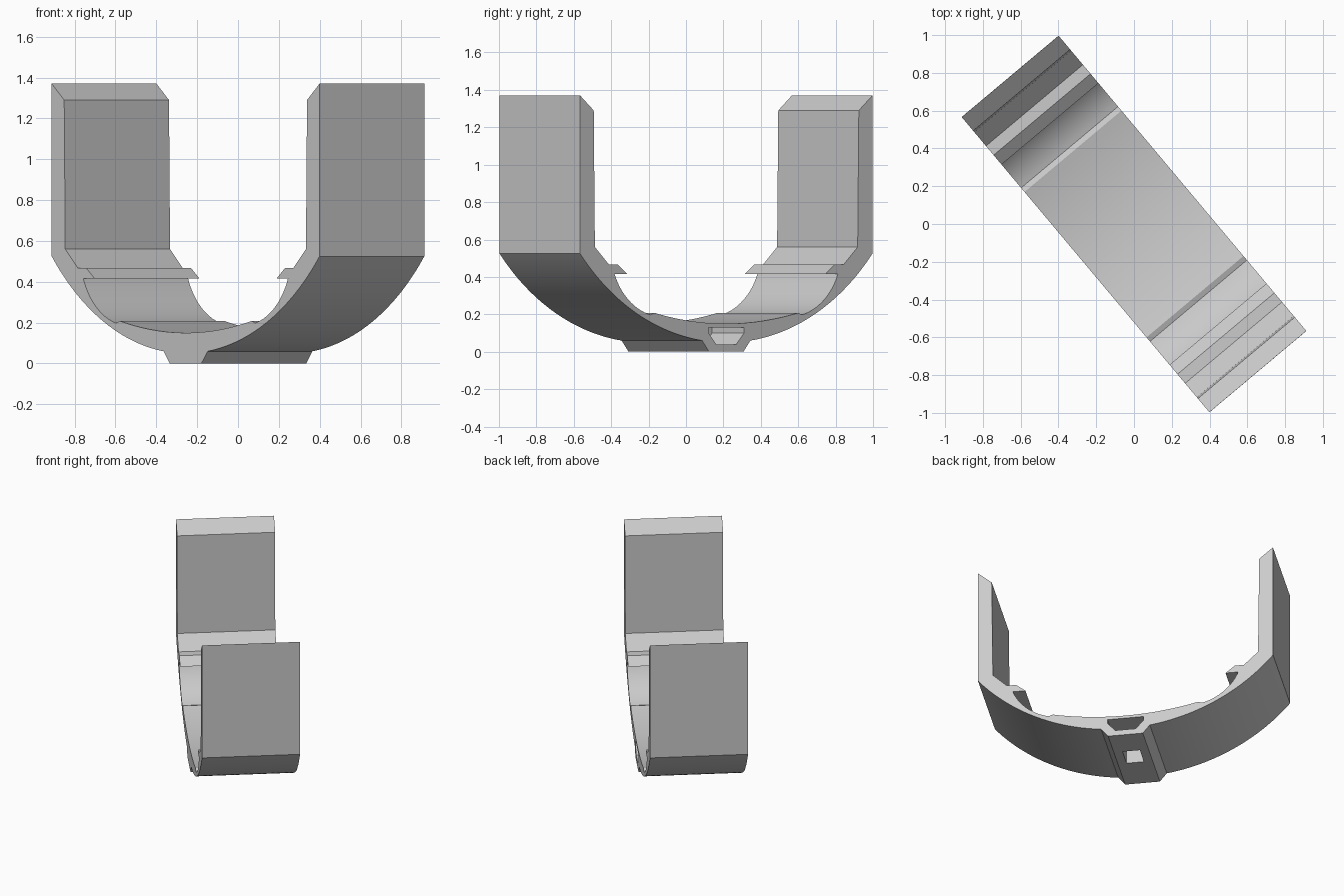
import bpy, bmesh, math
from mathutils import Matrix

cube = bpy.data.objects.get("Cube")
if cube:
    bpy.data.objects.remove(cube, do_unlink=True)

HALF_W = 0.335
TURN = Matrix.Rotation(math.radians(-50), 4, 'Z')

grey = bpy.data.materials.new("plain grey")
grey.use_nodes = True
grey.diffuse_color = (0.6, 0.6, 0.6, 1)
grey.node_tree.nodes["Principled BSDF"].inputs["Base Color"].default_value = (0.6, 0.6, 0.6, 1)


def arc(cx, cz, r, a0, a1, n):
    """Points on a circle; angles in degrees from straight down."""
    angles = [math.radians(a0 + (a1 - a0) * i / n) for i in range(n + 1)]
    return [(cx + r * math.sin(a), cz - r * math.cos(a)) for a in angles]


def extrude(name, profile, v0, v1):
    """Closed profile swept across the width of the band."""
    bm = bmesh.new()
    face = bm.faces.new([bm.verts.new((u, v0, z)) for u, z in profile])
    side = bmesh.ops.extrude_face_region(bm, geom=[face])["geom"]
    bmesh.ops.translate(bm, vec=(0, v1 - v0, 0),
                        verts=[g for g in side if isinstance(g, bmesh.types.BMVert)])
    bmesh.ops.recalc_face_normals(bm, faces=bm.faces)
    bm.transform(TURN)
    mesh = bpy.data.meshes.new(name)
    bm.to_mesh(mesh)
    bm.free()
    mesh.materials.append(grey)
    ob = bpy.data.objects.new(name, mesh)
    bpy.context.collection.objects.link(ob)
    return ob


def mirrored(half):
    """Complete a half profile, leaving out doubled centre points."""
    return half + [(-u, z) for u, z in reversed(half) if u > 1e-4]


# Half profile: foot, outer curve, arm, ledge, inner curve
half = [(0.12, 0)]
half += arc(0, 1.381, 1.332, 7.25, 50, 32)
half += [(1.02, 1.37), (0.925, 1.29), (0.917, 0.56),
         (0.82, 0.467), (0.757, 0.467), (0.692, 0.415)]
half += arc(0.443, 0.549, 0.362, 68.3, 14, 16)
half += arc(0, 2.35, 2.2, 13.2, 0, 16)
band = extrude("curved_bracket", mirrored(half), -HALF_W, HALF_W)

# Blind pocket in one end of the foot, square hole underneath
pocket = extrude("pocket_cutter", mirrored([(0.07, 0.04), (0.124, 0.1), (0.124, 0.13)]),
                 0.07, HALF_W + 0.1)
hole = extrude("hole_cutter", mirrored([(0.06, -0.1), (0.06, 0.1)]), -0.05, 0.11)

bpy.context.view_layer.objects.active = band
for cutter in (pocket, hole):
    cutter.hide_render = True
    mod = band.modifiers.new("cut", 'BOOLEAN')
    mod.operation = 'DIFFERENCE'
    mod.solver = 'EXACT'
    mod.object = cutter
    bpy.ops.object.modifier_apply(modifier=mod.name)
    bpy.data.objects.remove(cutter, do_unlink=True)

# Smooth curves, crisp edges
bpy.ops.object.select_all(action='DESELECT')
band.select_set(True)
bpy.ops.object.shade_smooth_by_angle(angle=math.radians(20))
